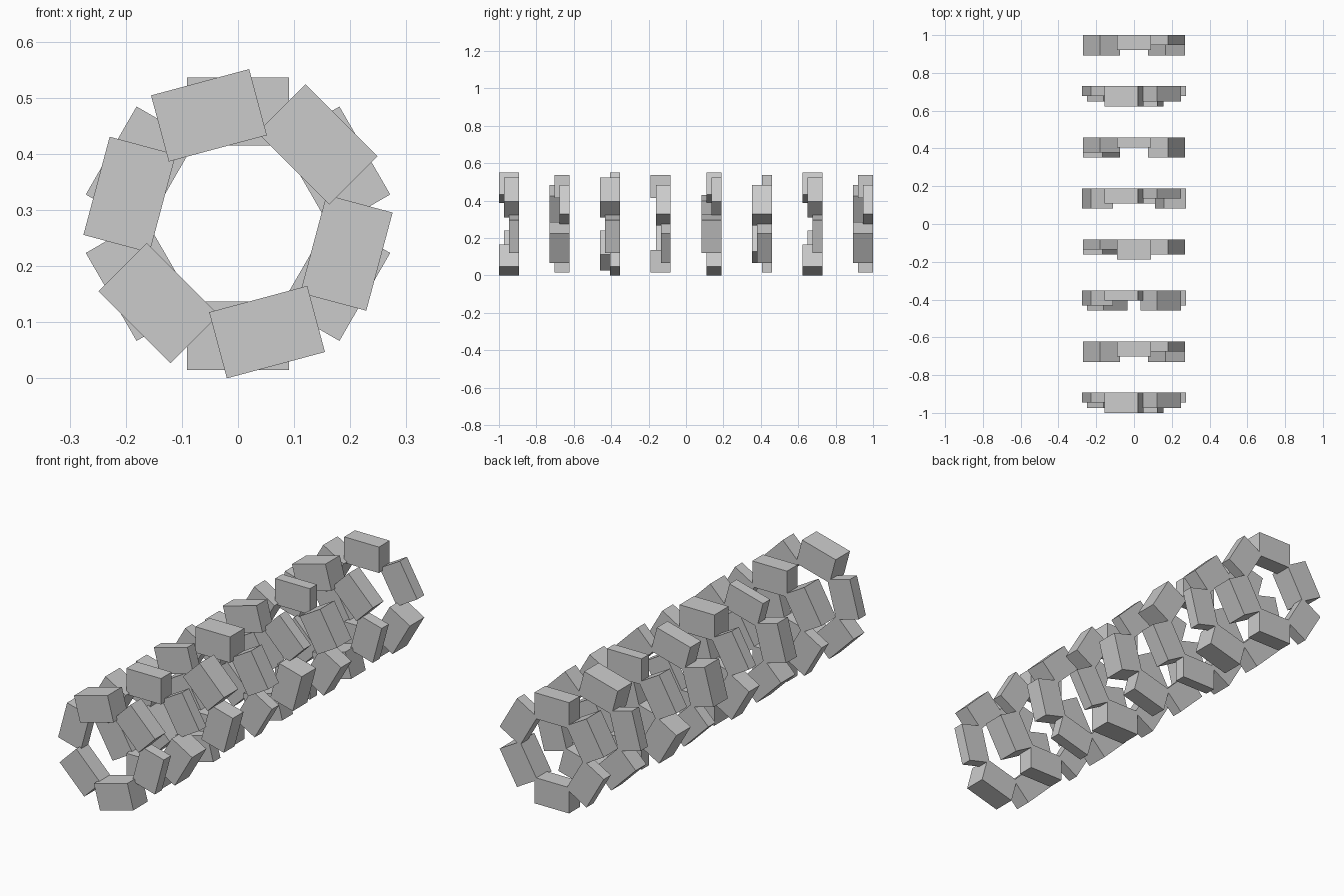
import bpy
import math
from mathutils import Matrix

if "Cube" in bpy.data.objects:
    bpy.data.objects.remove(bpy.data.objects["Cube"])

RINGS, BRICKS = 8, 6
RADIUS, CENTRE_Z = 0.2, 0.2755
LENGTH, HEIGHT = 0.181, 0.122
DEPTHS = (0.107, 0.08, 0.053)          # three brick depths used in turn
FIRST_BACK = -1 + DEPTHS[0]
PITCH = (1 - FIRST_BACK) / (RINGS - 1)


def add_brick(name, angle, back, depth):
    """Box on the ring: long side along the tangent, back face flush at y = back."""
    bpy.ops.mesh.primitive_cube_add(size=1)
    obj = bpy.context.object
    obj.name = name
    centre = (RADIUS * math.cos(angle), back - depth / 2,
              CENTRE_Z + RADIUS * math.sin(angle))
    obj.matrix_world = (Matrix.Translation(centre)
                        @ Matrix.Rotation(-angle, 4, 'Y')
                        @ Matrix.Diagonal((HEIGHT, depth, LENGTH, 1)))


# Rings of bricks in a row, every other ring turned by 15 degrees
for i in range(RINGS):
    start = 105 if i % 2 == 0 else 90
    for j in range(BRICKS):
        add_brick(f"ring_{i + 1}_brick_{j + 1}", math.radians(start + 60 * j),
                  FIRST_BACK + PITCH * i, DEPTHS[(i - j) % 3])
